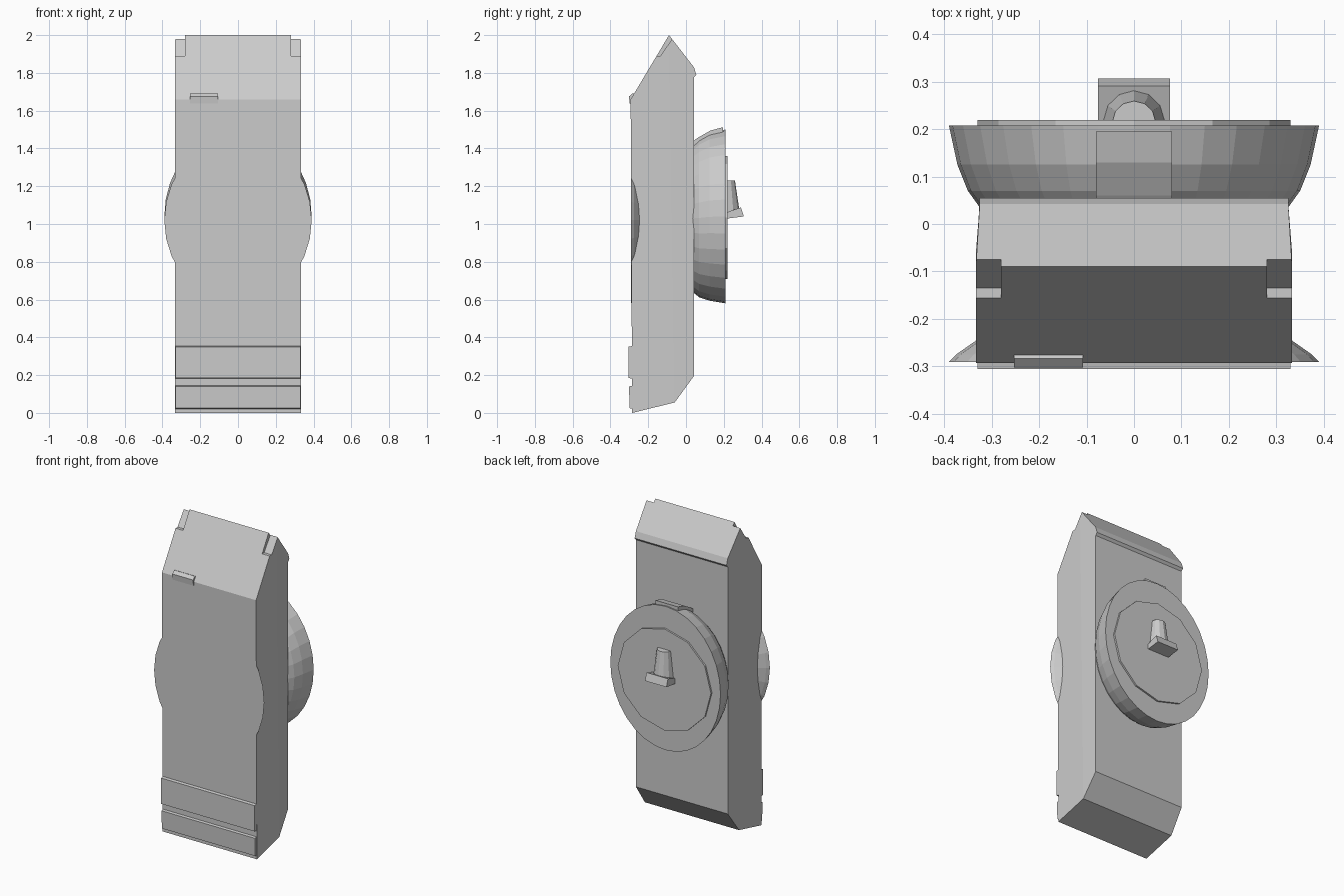
import bpy, bmesh
from math import cos, sin, pi

if "Cube" in bpy.data.objects:
    bpy.data.objects.remove(bpy.data.objects["Cube"])


def finish(name, bm):
    bmesh.ops.recalc_face_normals(bm, faces=bm.faces)
    me = bpy.data.meshes.new(name)
    bm.to_mesh(me)
    bm.free()
    ob = bpy.data.objects.new(name, me)
    bpy.context.collection.objects.link(ob)
    return ob


def prism(name, profile, x0, x1):
    """Extrude a (y, z) profile from x0 to x1."""
    bm = bmesh.new()
    a = [bm.verts.new((x0, y, z)) for y, z in profile]
    b = [bm.verts.new((x1, y, z)) for y, z in profile]
    bm.faces.new(a)
    bm.faces.new(b)
    n = len(profile)
    for i in range(n):
        j = (i + 1) % n
        bm.faces.new((a[i], a[j], b[j], b[i]))
    return finish(name, bm)


def loft_y(name, rings, sides, turn=0.0):
    """Capped stack of ellipses along y: (y, radius x, radius z, centre z)."""
    bm = bmesh.new()
    loops = []
    for y, rx, rz, cz in rings:
        angles = [2 * pi * i / sides + turn for i in range(sides)]
        loops.append([bm.verts.new((rx * cos(t), y, cz + rz * sin(t))) for t in angles])
    for lo, hi in zip(loops, loops[1:]):
        for i in range(sides):
            j = (i + 1) % sides
            bm.faces.new((lo[i], lo[j], hi[j], hi[i]))
    bm.faces.new(loops[0])
    bm.faces.new(loops[-1])
    return finish(name, bm)


# Main casing: bevelled side profile, sides pinched slightly front and back
casing = [(-0.285, 0.0), (-0.06, 0.055), (0.042, 0.195), (0.042, 1.775), (0.055, 1.79),
          (0.042, 1.83), (-0.09, 2.0), (-0.293, 1.66)]
body = prism("casing", casing, -0.333, 0.333)
bm = bmesh.new()
bm.from_mesh(body.data)
for s in (-1, 1):
    side = [v for v in bm.verts if v.co.x * s > 0]
    low = min(side, key=lambda v: abs(v.co.y + 0.06) + abs(v.co.z - 0.055))
    top = max(side, key=lambda v: v.co.z)
    bmesh.ops.connect_vert_pair(bm, verts=[low, top])
for v in bm.verts:
    if v.co.y > 0:
        v.co.x *= 0.976
bm.to_mesh(body.data)
bm.free()

# Notches in the two top corners
notch = [(-0.3, 1.89), (-0.135, 1.89), (-0.075, 1.978), (-0.075, 2.1), (-0.3, 2.1)]
for s in (-1, 1):
    cutter = prism("notch_cutter", notch, s * 0.28, s * 0.4)
    mod = body.modifiers.new("notch", 'BOOLEAN')
    mod.operation = 'DIFFERENCE'
    mod.solver = 'EXACT'
    mod.object = cutter
    bpy.context.view_layer.objects.active = body
    bpy.ops.object.modifier_apply(modifier=mod.name)
    bpy.data.objects.remove(cutter)

# Front flare that swells past the casing sides
loft_y("front_flare", [(-0.291, 0.39, 0.44, 1.02), (-0.275, 0.375, 0.42, 1.02),
                       (-0.24, 0.325, 0.36, 1.02)], 28)

# Raised strips low on the front
prism("upper_strip", [(-0.28, 0.18), (-0.305, 0.185), (-0.305, 0.35), (-0.28, 0.355)], -0.33, 0.33)
prism("lower_strip", [(-0.28, 0.02), (-0.298, 0.025), (-0.302, 0.14), (-0.28, 0.145)], -0.33, 0.33)

# Small latch on the front crease
prism("latch", [(-0.27, 1.64), (-0.298, 1.637), (-0.302, 1.675), (-0.283, 1.692), (-0.25, 1.68)],
      -0.253, -0.107)

# Oval bowl on the back, with its raised plate
loft_y("back_bowl", [(0.035, 0.325, 0.39, 1.03), (0.07, 0.35, 0.42, 1.032),
                     (0.125, 0.372, 0.444, 1.038), (0.208, 0.39, 0.46, 1.04)], 32)
loft_y("back_plate", [(0.2, 0.33, 0.325, 1.035), (0.219, 0.33, 0.325, 1.035)], 12)

# Tab over the bowl's upper rim
prism("rim_tab", [(0.04, 1.38), (0.195, 1.42), (0.195, 1.512), (0.13, 1.495), (0.06, 1.455),
                  (0.04, 1.44)], -0.08, 0.08)

# Peg: tapered eight-sided post on a wedge foot
prism("peg_foot", [(0.21, 1.028), (0.306, 1.04), (0.291, 1.088), (0.21, 1.06)], -0.076, 0.076)
bm = bmesh.new()
rows = []
for z, r, depth in ((1.05, 0.066, 0.069), (1.23, 0.045, 0.042)):
    rows.append([bm.verts.new((r * cos(pi * i / 6), 0.217 + depth * sin(pi * i / 6), z))
                 for i in range(7)])
for i in range(7):
    j = (i + 1) % 7
    bm.faces.new((rows[0][i], rows[0][j], rows[1][j], rows[1][i]))
for row in rows:
    bm.faces.new(row)
finish("peg_post", bm)
